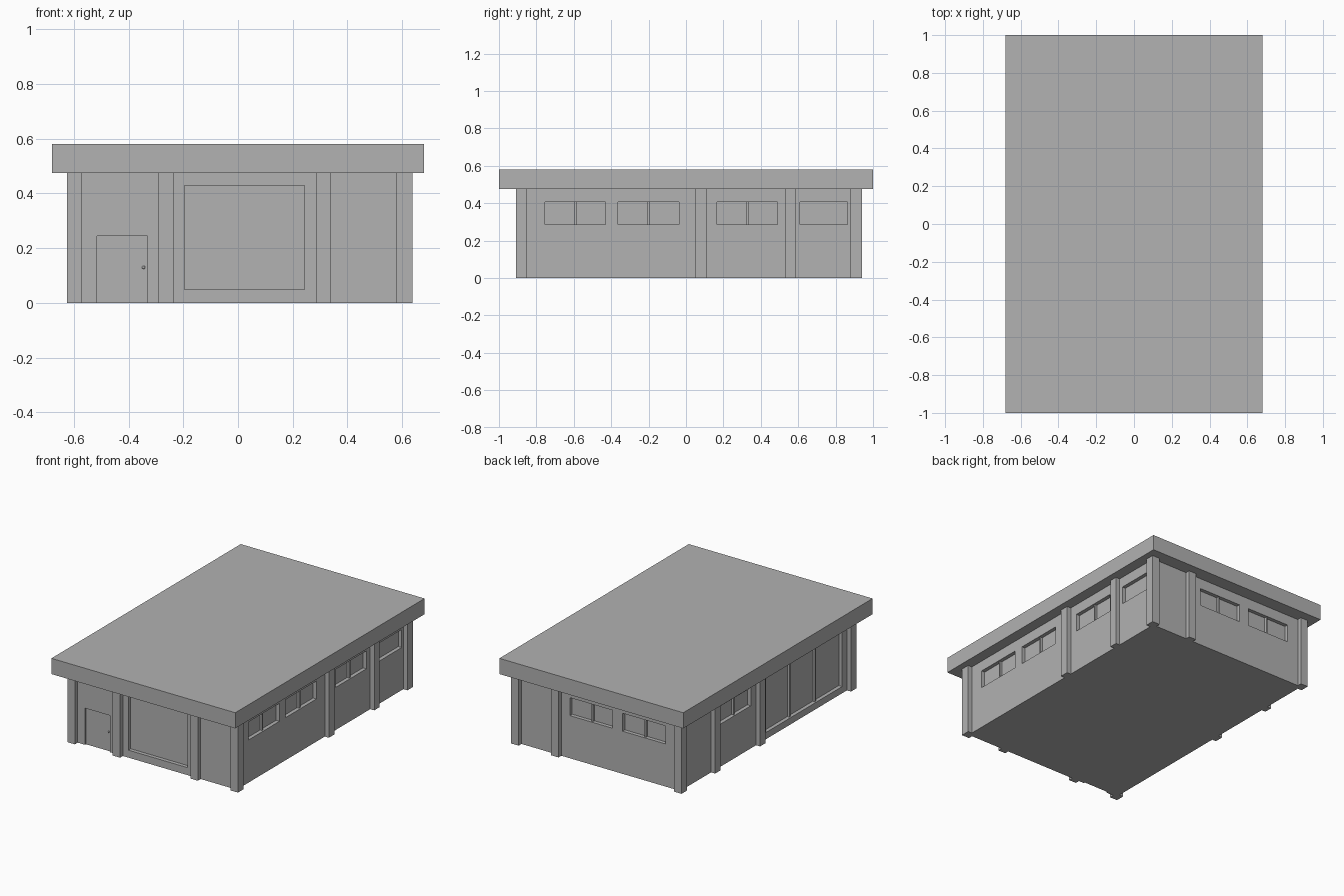
import bpy
import bmesh
from mathutils import Matrix, Vector

if "Cube" in bpy.data.objects:
    bpy.data.objects.remove(bpy.data.objects["Cube"], do_unlink=True)

grey = bpy.data.materials.new("plain grey")
grey.use_nodes = True
grey.diffuse_color = (0.445, 0.445, 0.445, 1)
grey.node_tree.nodes["Principled BSDF"].inputs["Base Color"].default_value = grey.diffuse_color


def boxes(name, bounds):
    """One object made of boxes given as (low corner, high corner)."""
    bm = bmesh.new()
    for low, high in bounds:
        low, high = Vector(low), Vector(high)
        size = Matrix.Diagonal((high - low).to_4d())
        bmesh.ops.create_cube(bm, size=1, matrix=Matrix.Translation((low + high) / 2) @ size)
    mesh = bpy.data.meshes.new(name)
    bm.to_mesh(mesh)
    bm.free()
    mesh.materials.append(grey)
    obj = bpy.data.objects.new(name, mesh)
    bpy.context.collection.objects.link(obj)
    return obj


# Wall planes: axis across the wall, its position, outward direction
SIDES = {"front": (1, -0.88, -1), "back": (1, 0.91, 1),
         "left": (0, 0.607, 1), "right": (0, -0.595, -1)}
EAVE, RECESS, BAR = 0.475, 0.025, 0.012


def on_wall(side, a, b, z0, z1, inner, outer):
    """Box spanning a..b along a wall, between two offsets from its plane."""
    axis, plane, out = SIDES[side]
    d = sorted((plane + out * inner, plane + out * outer))
    if axis == 1:
        return (a, d[0], z0), (b, d[1], z1)
    return (d[0], a, z0), (d[1], b, z1)


# Flat roof slab and main body
boxes("roof", [((-0.68, -1, EAVE), (0.68, 1, 0.58))])
walls = boxes("walls", [((-0.595, -0.88, 0), (0.607, 0.91, EAVE))])

# Openings: name, side, start, end, bottom, top, number of panes
LOW, HIGH = 0.285, 0.405
openings = [
    ("front_window", "front", -0.195, 0.243, 0.05, 0.43, 1),
    ("left_window_1", "left", -0.755, -0.43, LOW, HIGH, 2),
    ("left_window_2", "left", -0.363, -0.038, LOW, HIGH, 2),
    ("left_window_3", "left", 0.165, 0.49, LOW, HIGH, 2),
    ("left_window_4", "left", 0.61, 0.863, LOW, HIGH, 1),
    ("back_window_1", "back", -0.487, -0.168, LOW, HIGH, 2),
    ("back_window_2", "back", -0.095, 0.222, LOW, HIGH, 2),
    ("right_window", "right", 0.165, 0.49, LOW, HIGH, 2),
    ("right_glazing", "right", -0.80, 0.005, 0.045, 0.43, 3),
]
cuts = []
for name, side, a, b, z0, z1, panes in openings:
    cuts.append(on_wall(side, a, b, z0, z1, -RECESS, 0.05))
    # Upright bars between the panes
    bars = []
    for i in range(1, panes):
        c = a + (b - a) * i / panes
        bars.append(on_wall(side, c - BAR / 2, c + BAR / 2, z0, z1, -RECESS - 0.005, -0.01))
    if bars:
        boxes(name + "_bars", bars)

# Shallow entrance door recess
cuts.append(on_wall("front", -0.515, -0.33, -0.02, 0.245, -0.01, 0.05))

# Sink every opening into the walls
cutter = boxes("opening_cutter", cuts)
cutter.hide_render = True
mod = walls.modifiers.new("openings", "BOOLEAN")
mod.operation = "DIFFERENCE"
mod.solver = "EXACT"
mod.object = cutter
bpy.context.view_layer.objects.active = walls
bpy.ops.object.modifier_apply(modifier=mod.name)
bpy.data.objects.remove(cutter, do_unlink=True)

# Door knob
bpy.ops.mesh.primitive_uv_sphere_add(segments=12, ring_count=8, radius=0.006,
                                     location=(-0.345, -0.873, 0.13))
knob = bpy.context.object
knob.name = "door_knob"
knob.data.materials.append(grey)
bpy.ops.object.shade_smooth_by_angle()

# Pillars around the outside
X = [(-0.625, -0.57), (-0.29, -0.235), (0.285, 0.34), (0.58, 0.637)]
Y = [(-0.91, -0.85), (0.05, 0.11), (0.53, 0.585), (0.88, 0.94)]
spots = [(x, Y[0]) for x in X]
spots += [(x, Y[3]) for x in (X[0], X[2], X[3])]
spots += [(x, y) for x in (X[0], X[3]) for y in Y[1:3]]
for i, (x, y) in enumerate(spots, 1):
    boxes(f"pillar_{i}", [((x[0], y[0], 0), (x[1], y[1], EAVE))])
